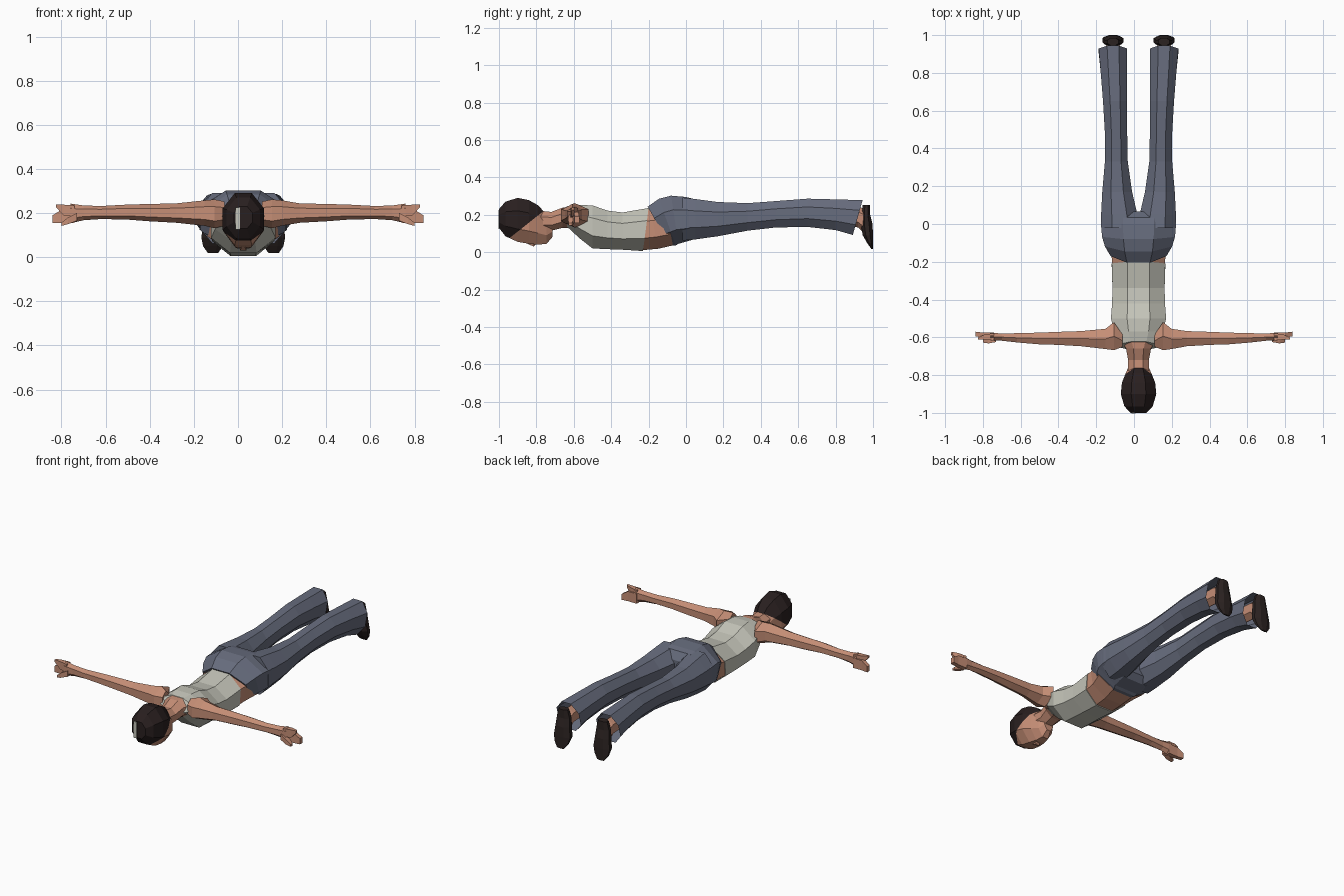
import bpy, bmesh, math
from mathutils import Vector

CX = 0.024  # body centre line


def material(name, rgb):
    m = bpy.data.materials.new(name)
    m.diffuse_color = (*rgb, 1)
    return m


SKIN = material("skin", (0.56, 0.27, 0.18))
HAIR = material("dark hair", (0.022, 0.014, 0.014))
SHOE = material("dark shoe", (0.024, 0.016, 0.015))
JEANS = material("blue grey denim", (0.135, 0.15, 0.205))
SHIRT = material("pale shirt", (0.56, 0.56, 0.49))


def along_y(t, a, b):
    return (a, t, b)


def along_x(t, a, b):
    return (t, a, b)


def along_z(t, a, b):
    return (a, b, t)


def loft(name, mats, sections, place=along_y, n=8, cap_end=True, cut=None, mirror=None):
    """Loft n-sided rings: (t, a_min, a_max, b_min, b_max, slant)."""
    bm = bmesh.new()
    rings = []
    for s in sections:
        t, a0, a1, b0, b1 = s[:5]
        slant = s[5] if len(s) > 5 else 0
        ring = []
        for i in range(n):
            ang = 2 * math.pi * (i + 0.5) / n
            u = math.cos(ang) / math.cos(math.pi / n)
            v = math.sin(ang) / math.cos(math.pi / n)
            p = Vector(place(t - slant * v, (a0 + a1) / 2 + u * (a1 - a0) / 2,
                             (b0 + b1) / 2 + v * (b1 - b0) / 2))
            if mirror is not None:
                p.x = 2 * mirror - p.x
            ring.append(bm.verts.new(p))
        rings.append(ring)
    for r, q in zip(rings, rings[1:]):
        for i in range(n):
            j = (i + 1) % n
            bm.faces.new((r[i], r[j], q[j], q[i]))
    bm.faces.new(rings[0])
    if cap_end:
        bm.faces.new(rings[-1])
    if cut:  # split along a plane and colour the far side with the second material
        co, no = Vector(cut[0]), Vector(cut[1])
        bmesh.ops.bisect_plane(bm, geom=bm.verts[:] + bm.edges[:] + bm.faces[:],
                               plane_co=co, plane_no=no)
        for f in bm.faces:
            f.material_index = int((f.calc_center_median() - co).dot(no) > 0)
    bmesh.ops.recalc_face_normals(bm, faces=bm.faces)
    me = bpy.data.meshes.new(name)
    bm.to_mesh(me)
    bm.free()
    for m in mats:
        me.materials.append(m)
    ob = bpy.data.objects.new(name, me)
    bpy.context.collection.objects.link(ob)
    return ob


def centred(rows):
    """Rows (y, half_width, z_min, z_max, slant) around the body centre line."""
    return [(r[0], CX - r[1], CX + r[1], *r[2:]) for r in rows]


# Head: face looks down, hair covers the crown and back
loft("head", [SKIN, HAIR], centred([
    (-1.0, .042, .13, .23), (-.965, .075, .085, .27), (-.90, .094, .055, .29),
    (-.84, .088, .045, .278), (-.79, .068, .04, .25), (-.745, .048, .045, .20),
    (-.715, .03, .08, .18)]), cut=((CX, -.95, .07), (0, -.62, .78)))

# Pale parting on the crown
loft("hair_parting", [SHIRT], [(-1.003, -.012, .008, .125, .225), (-.997, -.012, .008, .125, .225)], n=4)

# Neck and nose
loft("neck", [SKIN], centred([
    (-.82, .058, .11, .225), (-.72, .055, .115, .215), (-.66, .066, .13, .238),
    (-.60, .10, .13, .243)]))
loft("nose", [SKIN], centred([
    (-.86, .006, .05, .07), (-.815, .014, .03, .06), (-.805, .008, .04, .06)]), n=4)

# Shirt, bare midriff and hips
loft("shirt", [SHIRT], centred([
    (-.645, .10, .165, .243, -.022), (-.57, .128, .075, .252), (-.50, .146, .02, .25),
    (-.42, .14, .016, .222), (-.34, .138, .013, .212), (-.215, .142, .006, .236, -.015)]))
loft("midriff", [SKIN], centred([
    (-.24, .136, .01, .226), (-.17, .142, .018, .232, .02), (-.09, .165, .036, .24, .02)]))
loft("jeans_hips", [JEANS], centred([
    (-.145, .148, .034, .243, .06), (-.10, .178, .036, .285, .045),
    (-.06, .193, .045, .302, .02), (0, .199, .056, .295), (.035, .196, .066, .286),
    (.065, .12, .10, .24)]))

for side, mir in (("right", None), ("left", CX)):
    # Trouser leg with an open flared hem
    loft(side + "_jeans_leg", [JEANS], [
        (c[0], CX + c[1], CX + c[2], *c[3:]) for c in (
            (-.02, .002, .197, .062, .292), (.05, .006, .198, .068, .284),
            (.17, .034, .192, .085, .268), (.33, .057, .178, .115, .262),
            (.48, .06, .178, .132, .273), (.65, .06, .188, .135, .286),
            (.80, .06, .20, .118, .282), (.918, .06, .211, .092, .278, -.026))],
        cap_end=False, mirror=mir)
    # Ankle inside the hem
    loft(side + "_ankle", [SKIN], [
        (.80, CX + .10, CX + .17, .15, .24), (.92, CX + .10, CX + .17, .14, .235),
        (.965, CX + .10, CX + .17, .10, .22)], n=6, mirror=mir)
    # Shoe with toes pointing down
    loft(side + "_shoe", [SHOE], [
        (.252, CX + .105, CX + .165, .945, .985), (.20, CX + .092, CX + .178, .94, .985),
        (.15, CX + .088, CX + .182, .935, .997), (.09, CX + .08, CX + .19, .945, 1.0),
        (.05, CX + .092, CX + .182, .968, 1.0), (.018, CX + .115, CX + .16, .99, 1.0)],
        place=along_z, mirror=mir)

for side, mir, dx in (("right", None, CX), ("left", 0, -CX)):
    # Arm stretched sideways, shoulder to palm; shoulder end follows the body centre
    loft(side + "_arm", [SKIN], [
        (.085 + dx, -.65, -.585, .15, .245), (.13 + dx, -.668, -.52, .14, .253),
        (.175 + dx, -.662, -.555, .15, .25), (.28, -.647, -.567, .162, .238),
        (.40, -.64, -.571, .168, .236), (.50, -.637, -.575, .175, .234),
        (.62, -.627, -.578, .177, .228), (.70, -.618, -.58, .172, .23),
        (.76, -.617, -.575, .16, .237)], place=along_x, n=6, mirror=mir)
    # Hand with split fingers and thumb
    loft(side + "_fingers_upper", [SKIN], [
        (.74, -.617, -.578, .185, .235), (.79, -.612, -.585, .19, .238),
        (.825, -.612, -.60, .226, .24)], place=along_x, n=4, mirror=mir)
    loft(side + "_fingers_lower", [SKIN], [
        (.74, -.61, -.575, .155, .215), (.80, -.60, -.575, .155, .215),
        (.84, -.595, -.57, .155, .19)], place=along_x, n=4, mirror=mir)
    loft(side + "_thumb", [SKIN], [
        (.73, -.625, -.595, .165, .20), (.77, -.632, -.60, .15, .18),
        (.80, -.628, -.61, .142, .156)], place=along_x, n=4, mirror=mir)
